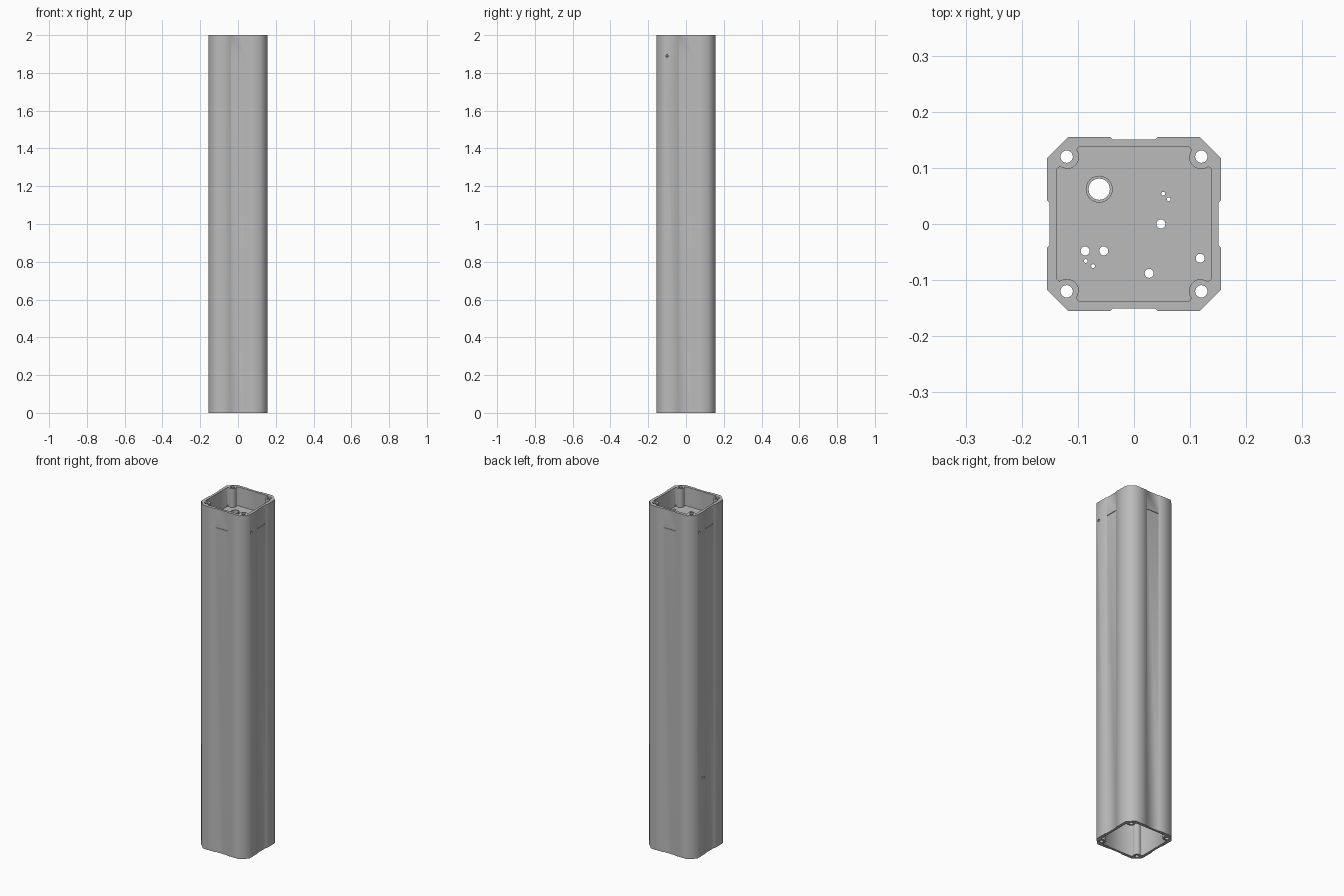
import bpy, math
from mathutils import Matrix

cube = bpy.data.objects.get("Cube")
if cube:
    bpy.data.objects.remove(cube)

grey = bpy.data.materials.new("Plain Grey")
grey.use_nodes = True
grey.diffuse_color = (0.5, 0.5, 0.5, 1)
grey.node_tree.nodes["Principled BSDF"].inputs["Base Color"].default_value = (0.5, 0.5, 0.5, 1)

HEIGHT, FLOOR, HALF = 2.0, 1.89, 0.155
SCREW, BOSS = 0.12, 0.022


def circle(x, y, r, n=24):
    return [(x + r * math.cos(2 * math.pi * i / n), y + r * math.sin(2 * math.pi * i / n)) for i in range(n)]


def four_fold(points):
    """Repeat one quarter of an outline around the axis."""
    out = []
    for q in range(4):
        c, s = round(math.cos(q * math.pi / 2)), round(math.sin(q * math.pi / 2))
        out += [(c * x - s * y, s * x + c * y) for x, y in points]
    return out


def extrusion(name, loops, z0, z1):
    """Solid prism from closed outlines; inner outlines become holes."""
    curve = bpy.data.curves.new(name, "CURVE")
    curve.dimensions, curve.fill_mode = "2D", "BOTH"
    curve.extrude = (z1 - z0) / 2
    for loop in loops:
        spline = curve.splines.new("POLY")
        spline.points.add(len(loop) - 1)
        for p, (x, y) in zip(spline.points, loop):
            p.co = (x, y, 0, 1)
        spline.use_cyclic_u = True
    temp = bpy.data.objects.new(name + "_outline", curve)
    bpy.context.collection.objects.link(temp)
    bpy.context.view_layer.update()
    graph = bpy.context.evaluated_depsgraph_get()
    mesh = bpy.data.meshes.new_from_object(temp.evaluated_get(graph))
    bpy.data.objects.remove(temp)
    mesh.transform(Matrix.Translation((0, 0, (z0 + z1) / 2)))
    import bmesh
    bm = bmesh.new()
    bm.from_mesh(mesh)
    bmesh.ops.remove_doubles(bm, verts=bm.verts, dist=1e-5)
    bmesh.ops.recalc_face_normals(bm, faces=bm.faces)
    bm.to_mesh(mesh)
    bm.free()
    mesh.materials.clear()
    mesh.materials.append(grey)
    obj = bpy.data.objects.new(name, mesh)
    bpy.context.collection.objects.link(obj)
    return obj


def cut(target, cutter):
    cutter.hide_render = True
    cutter.hide_set(True)
    cutter.data.materials.append(grey)
    mod = target.modifiers.new(cutter.name, "BOOLEAN")
    mod.operation, mod.solver, mod.object = "DIFFERENCE", "EXACT", cutter


# Outer outline: shallow centre groove on each side, cut corners
outer = four_fold([(0.151, -0.038), (0.151, 0.038), (HALF, 0.042), (HALF, 0.117), (0.117, HALF), (0.042, HALF)])

# Inner outline: flat walls with a rounded screw boss in each corner
arc = [(SCREW + BOSS * math.cos(math.radians(a)), SCREW + BOSS * math.sin(math.radians(a)))
       for a in range(270, 179, -10)]
inner = four_fold([(0.138, 0.098), (0.133, 0.102), (0.127, 0.099)] + arc + [(0.102, 0.132), (0.098, 0.138)])

screw_holes = [circle(sx * SCREW, sy * SCREW, 0.011) for sx in (-1, 1) for sy in (-1, 1)]
housing = extrusion("housing_tube", [outer, inner] + screw_holes, 0, HEIGHT)

# Recessed floor plate with cable and fixing holes
gland = (-0.062, 0.062)
large = [(0.048, 0), (-0.087, -0.048), (-0.054, -0.048), (0.027, -0.088), (0.118, -0.061)]
small = [(0.052, 0.054), (0.062, 0.044), (-0.086, -0.066), (-0.073, -0.075)]
holes = [circle(*gland, 0.02)] + [circle(*p, 0.008) for p in large] + [circle(*p, 0.0035, 12) for p in small]
extrusion("floor_plate", [inner] + holes, FLOOR - 0.015, FLOOR)
extrusion("gland_collar", [circle(*gland, 0.024), circle(*gland, 0.019)], FLOOR - 0.018, FLOOR + 0.004)

# Hairline slits level with the floor
for i, side in enumerate(("left", "back", "right", "front")):
    bpy.ops.mesh.primitive_cube_add(size=1)
    slit = bpy.context.object
    slit.name = side + "_slit_cutter"
    a = i * math.pi / 2
    slit.location = (0.151 * math.cos(a), 0.151 * math.sin(a), FLOOR)
    slit.rotation_euler.z = a
    slit.scale = (0.006, 0.075, 0.003)
    cut(housing, slit)

# Small drilled holes in the side walls
for name, x, y, z in (("left", HALF, -0.1, FLOOR), ("right", -HALF, 0.1, FLOOR), ("lower", -HALF, 0.06, 0.45)):
    bpy.ops.mesh.primitive_cylinder_add(vertices=16, radius=0.007, depth=0.05,
                                        location=(x, y, z), rotation=(0, math.pi / 2, 0))
    drill = bpy.context.object
    drill.name = name + "_drill_cutter"
    cut(housing, drill)
